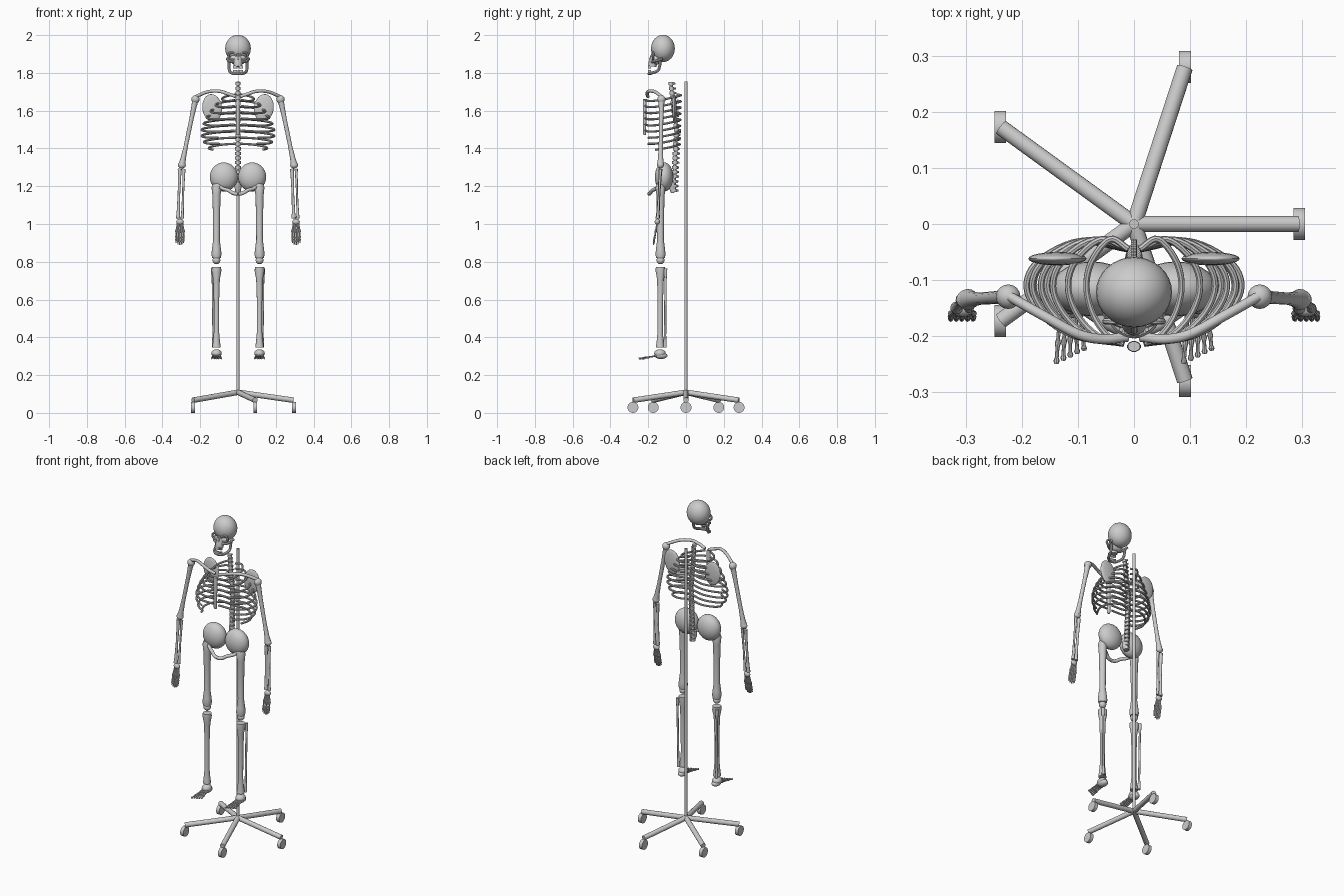
import bpy, bmesh, math
from mathutils import Vector, Matrix, Euler

grey = bpy.data.materials.new("bone_grey")
grey.diffuse_color = (0.6, 0.6, 0.6, 1)
parts = {}


def mesh(name):
    if name not in parts:
        parts[name] = bmesh.new()
    return parts[name]


def ball(name, c, r, rot=(0, 0, 0), seg=16):
    r = r if isinstance(r, tuple) else (r, r, r)
    m = Matrix.LocRotScale(Vector(c), Euler(rot), Vector(r))
    bmesh.ops.create_uvsphere(mesh(name), u_segments=seg, v_segments=seg // 2, radius=1, matrix=m)


def box(name, c, size):
    m = Matrix.LocRotScale(Vector(c), None, Vector(size))
    bmesh.ops.create_cube(mesh(name), size=1, matrix=m)


def tube(name, pts, radii, seg=10, closed=False):
    """Round sweep through points, with one radius or one per point."""
    bm, pts = mesh(name), [Vector(p) for p in pts]
    n = len(pts)
    radii = radii if isinstance(radii, (list, tuple)) else [radii] * n
    rings, side = [], None
    for i, p in enumerate(pts):
        a, b = (pts[i - 1], pts[(i + 1) % n]) if closed else (pts[max(i - 1, 0)], pts[min(i + 1, n - 1)])
        t = (b - a).normalized()
        if side is None:
            side = t.orthogonal()
        side = (side - t * side.dot(t)).normalized()
        up = t.cross(side)
        rings.append([bm.verts.new(p + radii[i] * (side * math.cos(k * math.tau / seg) + up * math.sin(k * math.tau / seg)))
                      for k in range(seg)])
    for i in range(n if closed else n - 1):
        a, b = rings[i], rings[(i + 1) % n]
        for k in range(seg):
            j = (k + 1) % seg
            bm.faces.new((a[k], a[j], b[j], b[k]))
    if not closed:
        bm.faces.new(rings[0][::-1])
        bm.faces.new(rings[-1])


def smooth_path(pts, steps=5):
    """Catmull-Rom curve through a few points."""
    P = [Vector(p) for p in pts]
    P = [2 * P[0] - P[1]] + P + [2 * P[-1] - P[-2]]
    out = []
    for a, b, c, d in zip(P, P[1:], P[2:], P[3:]):
        for k in range(steps):
            t = k / steps
            out.append(0.5 * (2 * b + (c - a) * t + (2 * a - 5 * b + 4 * c - d) * t * t + (3 * b - a - 3 * c + d) * t ** 3))
    return out + [P[-2]]


def bone(name, a, b, profile, seg=14):
    """Long bone from a to b, profile = (fraction, radius) pairs."""
    a, b = Vector(a), Vector(b)
    tube(name, [a.lerp(b, f) for f, _ in profile], [r for _, r in profile], seg)


# Rolling stand
tube("stand_pole", [(0, 0, 0.10), (0, 0, 1.755)], 0.0085, 16)
for i in range(5):
    c, s = math.cos(i * math.tau / 5), math.sin(i * math.tau / 5)
    tube("stand_legs", [(0, 0, 0.109), (0.294 * c, 0.294 * s, 0.067)], 0.0145, 14)
    x, y = 0.2955 * c, 0.2955 * s
    tube("casters", [(x - 0.0105, y, 0.029), (x + 0.0105, y, 0.029)], 0.029, 20)

# Skull
ball("cranium", (0, -0.122, 1.929), (0.068, 0.063, 0.072), seg=32)
ball("face", (0, -0.158, 1.872), (0.046, 0.024, 0.03), seg=20)
tube("upper_jaw", [(0, -0.165, 1.88), (0, -0.176, 1.85), (0, -0.178, 1.834)], [0.022, 0.024, 0.022], 12)
bone("nose_bone", (0, -0.176, 1.905), (0, -0.19, 1.87), [(0, 0.005), (1, 0.007)], 8)
tube("lower_jaw", smooth_path([(-0.048, -0.135, 1.862), (-0.046, -0.147, 1.815), (-0.032, -0.182, 1.799), (0, -0.197, 1.795),
                               (0.032, -0.182, 1.799), (0.046, -0.147, 1.815), (0.048, -0.135, 1.862)]), 0.0078, 8)
for s in (-1, 1):
    tube("eye_rims", [(s * 0.031 + 0.02 * math.cos(k * math.tau / 20), -0.174, 1.89 + 0.019 * math.sin(k * math.tau / 20))
                      for k in range(20)], 0.006, 8, True)
    tube("cheek_bones", smooth_path([(s * 0.02, -0.18, 1.858), (s * 0.046, -0.165, 1.862), (s * 0.058, -0.125, 1.875)]), 0.0075, 8)
for k in range(-3, 4):
    x, y = k * 0.0075, -0.197 + 0.0009 * k * k
    box("upper_teeth", (x, y, 1.831), (0.0065, 0.006, 0.014))
    box("lower_teeth", (x, y, 1.808), (0.0065, 0.006, 0.012))

# Spine
def spine_y(z):
    keys = [(1.16, -0.064), (1.3, -0.059), (1.5, -0.05), (1.62, -0.066), (1.76, -0.081)]
    for (z0, y0), (z1, y1) in zip(keys, keys[1:]):
        if z <= z1:
            return y0 + (y1 - y0) * (z - z0) / (z1 - z0)

for i in range(24):
    z = 1.177 + i * 0.0246
    y, r = spine_y(z), 0.0165 - 0.00018 * i
    tube("vertebrae", [(0, y, z - 0.008), (0, y, z + 0.008)], r, 14)
    bone("spinous_processes", (0, y + 0.01, z), (0, y + 0.023, z), [(0, 0.006), (1, 0.005)], 6)
tube("spinal_discs", [(0, spine_y(z), z) for z in (1.17, 1.3, 1.5, 1.62, 1.75)], 0.009, 8)

# Rib cage
bone("breastbone", (0, -0.219, 1.472), (0, -0.219, 1.663), [(0, 0.006), (0.04, 0.0085), (0.9, 0.010), (1, 0.009)], 12)
for v in parts["breastbone"].verts:
    v.co.x *= 1.25
widths = (0.085, 0.118, 0.145, 0.166, 0.182, 0.192, 0.192, 0.18, 0.155)
for s in (-1, 1):
    for i, w in enumerate(widths):
        f = i / 8
        z = 1.685 - 0.26 * f
        pts = [(s * 0.01, -0.045, z), (s * w * 0.5, -0.027 - 0.006 * f, z - 0.004), (s * w * 0.88, -0.065, z - 0.014),
               (s * w, -0.112, z - 0.024), (s * w * 0.86, -0.162, z - 0.032)]
        if i < 8:
            pts.append((s * w * 0.55, -0.2, z - 0.033))
        if i < 6:
            pts.append((s * 0.018, -0.214, z - 0.028))
        tube("ribs", smooth_path(pts, 6), 0.006, 8)

for s in (-1, 1):
    # Shoulder
    tube("collar_bones", smooth_path([(s * 0.012, -0.202, 1.675), (s * 0.055, -0.206, 1.69), (s * 0.1, -0.197, 1.703),
                                      (s * 0.16, -0.165, 1.7), (s * 0.222, -0.13, 1.675)]), 0.009, 10)
    ball("shoulder_blades", (s * 0.137, -0.062, 1.615), (0.052, 0.012, 0.073), (0, s * 0.12, 0), 24)

    # Arm
    shoulder, elbow, wrist = (s * 0.225, -0.13, 1.66), (s * 0.297, -0.135, 1.312), (s * 0.306, -0.15, 1.03)
    ball("shoulder_joints", shoulder, 0.022)
    bone("upper_arm_bones", shoulder, elbow, [(0, 0.018), (0.1, 0.014), (0.3, 0.0115), (0.7, 0.011), (0.9, 0.014), (1, 0.019)])
    ball("elbow_joints", elbow, (0.021, 0.018, 0.018))
    for d, r in ((-0.011, 0.009), (0.011, 0.007)):
        bone("forearm_bones", (elbow[0] + d, -0.135, 1.292), (wrist[0] + d, -0.15, 1.03),
             [(0, r * 1.25), (0.12, r), (0.5, r * 0.75), (0.88, r), (1, r * 1.3)], 10)
    ball("wrist_bones", (s * 0.307, -0.152, 1.012), (0.02, 0.014, 0.016))
    # Hand: palm bones fan out, fingers hang straight
    for k in range(5):
        d = k - 2
        tip = 0.889 + 0.003 * d * d
        base, knuckle = (s * (0.307 + 0.006 * d), -0.153, 1.008), (s * (0.307 + 0.01 * d), -0.16, 0.962)
        bone("palm_bones", base, knuckle, [(0, 0.0055), (0.2, 0.004), (0.75, 0.004), (1, 0.006)], 8)
        bone("finger_bones", knuckle, (s * (0.308 + 0.01 * d), -0.172, tip),
             [(0, 0.006), (0.15, 0.004), (0.38, 0.0038), (0.48, 0.0058), (0.58, 0.0038), (0.76, 0.0053), (0.85, 0.0036), (1, 0.003)], 8)

    # Pelvis
    ball("hip_blades", (s * 0.075, -0.116, 1.249), (0.074, 0.049, 0.077), (0, 0, 0), 28)
    tube("pubic_arch", smooth_path([(s * 0.105, -0.135, 1.215), (s * 0.085, -0.155, 1.19), (s * 0.05, -0.178, 1.178),
                                    (s * 0.025, -0.19, 1.163), (0, -0.195, 1.16)]), 0.01, 10)
    ball("hip_joints", (s * 0.105, -0.133, 1.2), 0.025)

    # Leg
    x = s * 0.114
    bone("thigh_bones", (x, -0.135, 1.212), (x, -0.135, 0.82),
         [(0, 0.02), (0.05, 0.026), (0.15, 0.022), (0.4, 0.019), (0.75, 0.0175), (0.88, 0.024), (0.95, 0.027), (1, 0.023)])
    ball("knee_joints", (x, -0.135, 0.808), (0.021, 0.021, 0.021))
    bone("shin_bones", (x, -0.135, 0.772), (x, -0.137, 0.345),
         [(0, 0.025), (0.05, 0.026), (0.15, 0.018), (0.4, 0.0145), (0.8, 0.014), (0.93, 0.019), (1, 0.023)])
    bone("calf_bones", (x + s * 0.02, -0.108, 0.765), (x + s * 0.015, -0.111, 0.345),
         [(0, 0.009), (0.06, 0.0085), (0.15, 0.006), (0.85, 0.006), (0.94, 0.0085), (1, 0.009)], 10)
    # Foot
    ball("ankle_joints", (x, -0.138, 0.315), (0.028, 0.031, 0.022))
    ball("heel_bones", (x, -0.132, 0.303), (0.025, 0.034, 0.018))
    for k in range(5):
        d = k - 2
        bone("toe_bones", (x + d * 0.009, -0.158, 0.302), (x + d * 0.0125, -0.25 + 0.006 * k, 0.288),
             [(0, 0.006), (0.15, 0.004), (0.5, 0.0032), (0.6, 0.0055), (0.7, 0.0035), (0.88, 0.0035), (0.94, 0.0055), (1, 0.004)], 8)

# Sacrum
bone("sacrum", (0, -0.075, 1.225), (0, -0.07, 1.165), [(0, 0.018), (0.5, 0.02), (1, 0.01)], 12)

# Finished objects, smooth with crisp edges
for name, bm in parts.items():
    bmesh.ops.recalc_face_normals(bm, faces=bm.faces)
    for f in bm.faces:
        f.smooth = True
    for e in bm.edges:
        e.smooth = len(e.link_faces) == 2 and e.calc_face_angle() < math.radians(40)
    me = bpy.data.meshes.new(name)
    bm.to_mesh(me)
    bm.free()
    me.materials.append(grey)
    bpy.context.collection.objects.link(bpy.data.objects.new(name, me))
